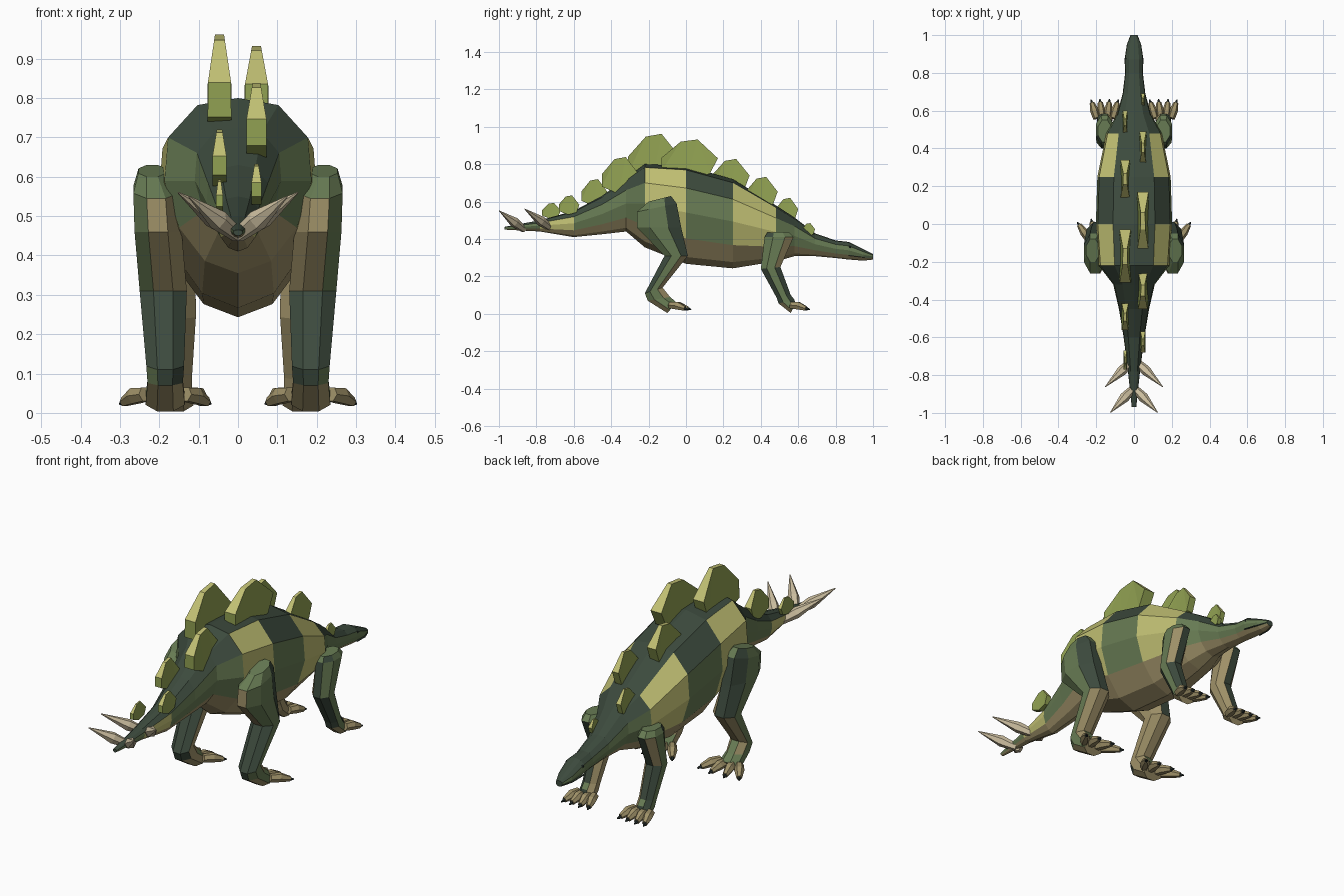
import bpy, bmesh, math
from mathutils import Vector

cube = bpy.data.objects.get("Cube")
if cube:
    bpy.data.objects.remove(cube)


def material(name, code):
    def lin(c):
        c /= 255
        return c / 12.92 if c < 0.04045 else ((c + 0.055) / 1.055) ** 2.4
    col = [lin(v) for v in bytes.fromhex(code)] + [1]
    m = bpy.data.materials.new(name)
    m.use_nodes = True
    m.diffuse_color = col
    m.node_tree.nodes["Principled BSDF"].inputs["Base Color"].default_value = col
    return m


MATS = [material("dark green", "3C4A3D"), material("leaf green", "687C54"),
        material("pale yellow", "C2C174"), material("belly tan", "A09269"),
        material("bone", "CDBFA0"), material("plate green", "91A152"),
        material("near black", "222B29")]
DARK, GREEN, YELLOW, TAN, BONE, PLATE, BLACK = range(7)


def finish(name, bm, rule, mirror=False):
    bmesh.ops.recalc_face_normals(bm, faces=bm.faces)
    bm.normal_update()
    me = bpy.data.meshes.new(name)
    for m in MATS:
        me.materials.append(m)
    for f in bm.faces:
        f.material_index = rule(f.normal, f.calc_center_median()) if callable(rule) else rule
    bm.to_mesh(me)
    bm.free()
    ob = bpy.data.objects.new(name, me)
    bpy.context.collection.objects.link(ob)
    if mirror:
        ob.modifiers.new("Mirror", "MIRROR").use_mirror_merge = False


def loft(bm, rings):
    loops = [[bm.verts.new(p) for p in r] for r in rings]
    n = len(loops[0])
    for a, b in zip(loops, loops[1:]):
        for i in range(n):
            bm.faces.new((a[i], a[(i + 1) % n], b[(i + 1) % n], b[i]))
    bm.faces.new(loops[0])
    bm.faces.new(loops[-1])


def tube(bm, path, sides=6):
    """Loft round sections along (point, radius) pairs."""
    d = (Vector(path[-1][0]) - Vector(path[0][0])).normalized()
    u = d.cross(Vector((0, 0, 1))).normalized()
    v = u.cross(d)
    loft(bm, [[Vector(p) + r * (u * math.cos(math.tau * i / sides) + v * math.sin(math.tau * i / sides))
               for i in range(sides)] for p, r in path])


# Body, tail, neck and head: y, top, bottom, half width
SPINE = [(-.97, .465, .45, .012), (-.78, .50, .44, .032), (-.6, .55, .41, .055),
         (-.45, .63, .425, .08), (-.32, .725, .44, .11), (-.22, .80, .355, .187),
         (0, .79, .267, .202), (.25, .72, .243, .194), (.48, .58, .28, .147),
         (.58, .515, .308, .09), (.69, .43, .308, .06), (.8, .392, .298, .047),
         (.87, .384, .29, .05), (.95, .345, .284, .038), (1, .32, .29, .018)]
HALF = [(0, 1), (.55, .92), (.95, .55), (1, .05), (.8, -.48), (.45, -.86), (0, -1)]
SECTION = HALF + [(-x, z) for x, z in HALF[-2:0:-1]]
bm = bmesh.new()
loft(bm, [[(w * x, y, (t + b) / 2 + z * (t - b) / 2) for x, z in SECTION]
          for y, t, b, w in SPINE])
strips = {}
for k, f in enumerate(bm.faces):
    i = k % 12
    strips[f.calc_center_median().to_tuple(4)] = (min(i, 11 - i), k // 12)


def body_rule(n, c):
    strip, seg = strips[c.to_tuple(4)]
    if seg >= len(SPINE) - 1:
        return DARK
    if strip >= 4:
        return TAN
    if strip >= 1 and seg in (5, 7) or strip in (2, 3) and seg == 1:
        return YELLOW
    return DARK if strip < 2 else GREEN


finish("body", bm, body_rule)

# Eyes, and mouth lines as thin plates
bm = bmesh.new()
bmesh.ops.create_icosphere(bm, subdivisions=1, radius=.01)
bmesh.ops.translate(bm, verts=bm.verts, vec=(.041, .875, .356))
finish("eye", bm, BLACK, True)
bm = bmesh.new()
loft(bm, [[(x + s, y, z + h) for s, h in ((-.004, -.002), (.003, -.002), (.003, .002), (-.004, .002))]
          for x, y, z in ((.046, .87, .313), (.035, .95, .303), (.017, .997, .303))])
finish("mouth_line", bm, DARK, True)


# Legs: back y, back z, front y, front z, centre x, half width
def leg(name, rings, rule):
    bm = bmesh.new()
    out = []
    for yb, zb, yf, zf, x, w in rings:
        ring = []
        for i in range(8):
            a = math.tau * (i + .5) / 8
            s, t = math.cos(a) * 1.08, math.sin(a) * 1.08
            ring.append((x + w * t, (yb + yf) / 2 + s * (yf - yb) / 2, (zb + zf) / 2 + s * (zf - zb) / 2))
        out.append(ring)
    loft(bm, out)
    finish(name, bm, rule, True)


def hind_rule(n, c):
    if c.z < .075 and n.z < .1 and n.x < .8:
        return TAN
    if c.z > .3:
        if n.z > .5 or n.x > .5 and n.y < .4:
            return GREEN
        return TAN if n.y < -.2 or n.x < -.5 else DARK
    if n.x > .75 or n.z > .6:
        return GREEN
    return DARK if n.y < -.2 else TAN


def fore_rule(n, c):
    if c.z < .06 and n.z < .1 and n.x < .8:
        return TAN
    if n.x > .8 or n.z > .5:
        return GREEN
    if n.x < -.5 or c.z > .24 and n.x > .3 and n.y > .3:
        return TAN
    return DARK


leg("hind_leg", [(-.2, .6, -.08, .63, .218, .035), (-.262, .545, -.05, .59, .208, .058),
                 (-.262, .46, -.025, .46, .203, .06), (-.115, .31, .01, .31, .19, .06),
                 (-.22, .11, -.125, .14, .185, .048), (-.205, .07, -.085, .09, .185, .045),
                 (-.1, .004, -.05, .06, .185, .05)], hind_rule)
leg("fore_leg", [(.435, .435, .55, .438, .155, .035), (.42, .41, .575, .41, .155, .047),
                 (.4, .24, .505, .25, .153, .046), (.485, .085, .56, .1, .155, .038),
                 (.495, .055, .58, .075, .155, .038), (.56, .004, .585, .055, .155, .042)], fore_rule)

# Toes with dark claw tips
toes, tips = bmesh.new(), bmesh.new()
for x, y, spread, length in ((.185, -.085, 1.2, .097), (.155, .56, 1, .085)):
    for k in (-1, -.35, .35, 1):
        a = k * (.6 if y < 0 else .3)
        d = Vector((math.sin(a), math.cos(a), 0))
        base = Vector((x + k * .042 * spread, y, .047))
        end = base + d * length + Vector((0, 0, -.019))
        tube(toes, [(base, .02), (base + d * length * .5 - Vector((0, 0, .004)), .023), (end, .013)])
        tube(tips, [(end - d * .004, .011), (end + d * .018 + Vector((0, 0, -.005)), .003)], 5)
finish("toes", toes, TAN, True)
finish("claw_tips", tips, BLACK, True)

# Tail spikes
bm = bmesh.new()
for base, tip in (((.005, -.72, .455), (.152, -.862, .56)), ((.0, -.865, .45), (.125, -.998, .55))):
    a, b = Vector(base), Vector(tip)
    tube(bm, [(a, .018), (a.lerp(b, .4), .027), (b, .002)])
finish("tail_spikes", bm, BONE, True)

# Back plates, alternating sides: rear y, front y, low z, top z, side, thickness
PLATES = [(-.77, -.67, .525, .593, -1, .018), (-.68, -.57, .55, .633, 1, .026),
          (-.56, -.42, .605, .72, -1, .036), (-.45, -.25, .68, .838, 1, .052),
          (-.31, -.03, .752, .962, -1, .06), (-.13, .17, .765, .932, 1, .06),
          (.14, .34, .68, .828, -1, .05), (.32, .49, .6, .732, 1, .036),
          (.48, .6, .52, .62, -1, .026), (.62, .69, .43, .485, 1, .02)]
OUTLINE = [(0, 0), (0, .42), (.34, .93), (.64, 1), (1, .4), (.86, -.1), (.45, -.25)]
for number, (y0, y1, z0, z1, side, thick) in enumerate(PLATES, 1):
    bm = bmesh.new()
    rings = []
    for s in (-1, 1):
        rings.append([(side * .047 + s * thick / 2 * (1 if v < .41 else 1 - .62 * (v - .4) / .6),
                       y0 + u * (y1 - y0), z0 + v * (z1 - z0)) for u, v in OUTLINE])
    loft(bm, rings)
    bmesh.ops.triangulate(bm, faces=[f for f in bm.faces if len(f.verts) > 4])
    finish("back_plate_%d" % number, bm,
           lambda n, c: PLATE if abs(n.x) > .6 or n.z < .1 else YELLOW)
